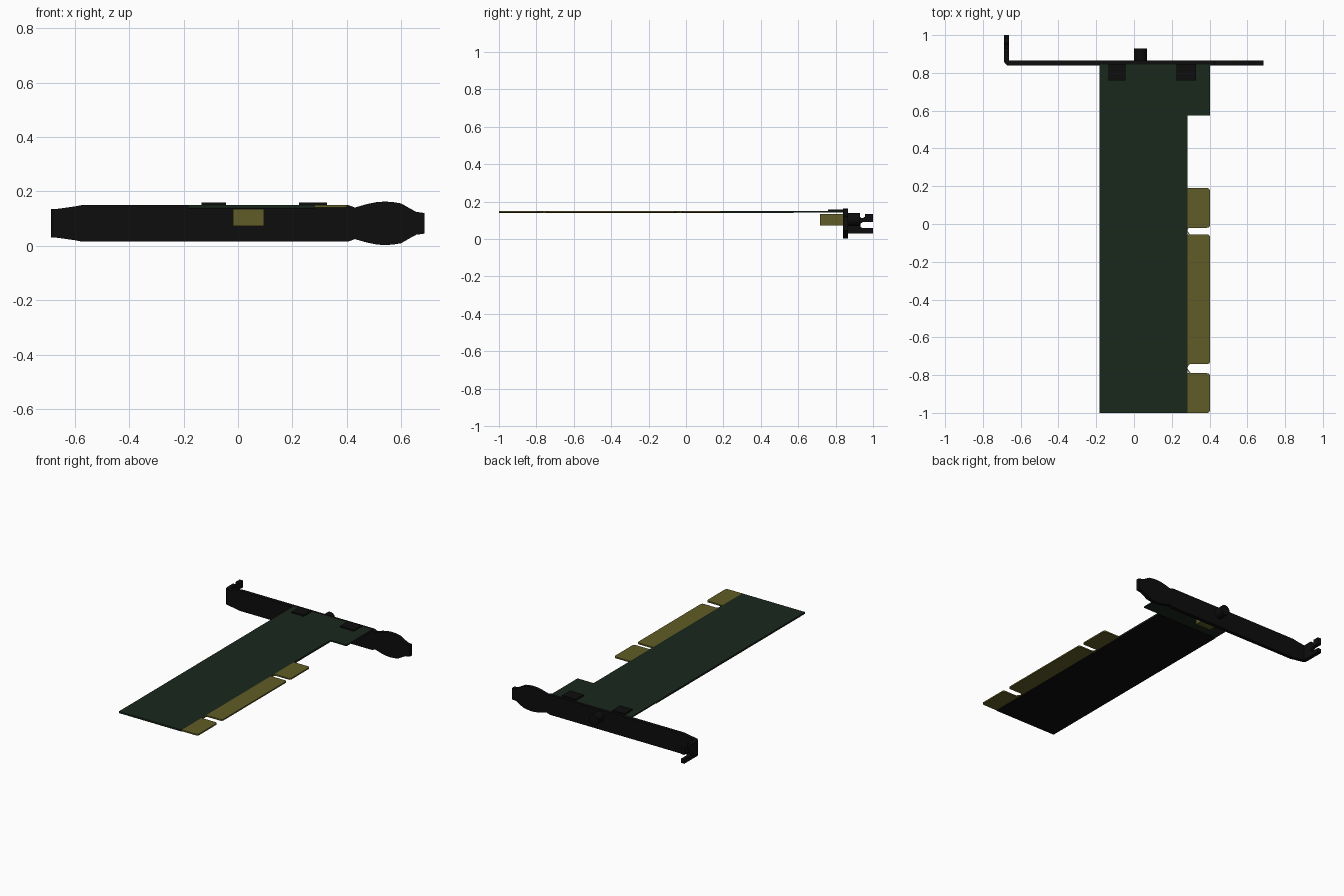
import bpy, bmesh, math
from mathutils import Vector

if "Cube" in bpy.data.objects:
    bpy.data.objects.remove(bpy.data.objects["Cube"])


def material(name, rgb):
    m = bpy.data.materials.new(name)
    m.diffuse_color = (*rgb, 1)
    m.use_nodes = True
    m.node_tree.nodes["Principled BSDF"].inputs["Base Color"].default_value = m.diffuse_color
    return m


GREEN = material("board_green", (0.010, 0.021, 0.012))
GOLD = material("contact_gold", (0.12, 0.108, 0.02))
BLACK = material("black_metal", (0.004, 0.004, 0.004))


def rounded(pts, radii):
    """Round the corners of a 2D outline with short arcs."""
    out = []
    for i, p in enumerate(pts):
        r = radii.get(i, 0)
        p = Vector(p)
        if not r:
            out.append(p)
            continue
        a = p + (Vector(pts[i - 1]) - p).normalized() * r
        b = p + (Vector(pts[(i + 1) % len(pts)]) - p).normalized() * r
        for k in range(6):
            t = k / 5
            out.append(a * (1 - t) ** 2 + p * 2 * t * (1 - t) + b * t * t)
    return out


def extrude(name, pts, axis, lo, hi, mat):
    """Extrude a 2D outline along x (pts = y,z), y (x,z) or z (x,y)."""
    def place(p, h):
        return {"x": (h, p[0], p[1]), "y": (p[0], h, p[1]), "z": (p[0], p[1], h)}[axis]
    bm = bmesh.new()
    face = bm.faces.new([bm.verts.new(place(p, lo)) for p in pts])
    ext = bmesh.ops.extrude_face_region(bm, geom=[face])
    step = Vector(place((0, 0), hi - lo))
    bmesh.ops.translate(bm, vec=step, verts=[v for v in ext["geom"] if isinstance(v, bmesh.types.BMVert)])
    bmesh.ops.recalc_face_normals(bm, faces=bm.faces)
    me = bpy.data.meshes.new(name)
    bm.to_mesh(me)
    bm.free()
    me.materials.append(mat)
    ob = bpy.data.objects.new(name, me)
    bpy.context.collection.objects.link(ob)
    return ob


def rect(x0, x1, y0, y1):
    return [(x0, y0), (x1, y0), (x1, y1), (x0, y1)]


# Circuit board with the wider shoulder beside the bracket
extrude("circuit_board", [(-0.183, -1), (0.283, -1), (0.283, 0.575), (0.402, 0.575),
                          (0.402, 0.845), (-0.183, 0.845)], "z", 0.141, 0.15, GREEN)
extrude("board_underside", rect(-0.183, 0.283, -1, 0.575), "z", 0.138, 0.141, BLACK)

# Gold edge contacts, separated by two key slots
for i, (y0, y1) in enumerate([(-1, -0.79), (-0.742, -0.055), (-0.02, 0.19)]):
    extrude(f"edge_contact_{i + 1}", rounded(rect(0.283, 0.402, y0, y1), {1: 0.016, 2: 0.016}),
            "z", 0.141, 0.15, GOLD)

# Rounded inner ends of the key slots
for i, (y0, y1) in enumerate([(-0.79, -0.742), (-0.055, -0.02)]):
    c, r = (y0 + y1) / 2, (y1 - y0) / 2
    arc = [(0.283 + r * (1 - math.cos(a)) * 0.7, c + r * math.sin(a))
           for a in [math.pi / 2 * k / 5 for k in range(-5, 6)]]
    for s, half in (("a", arc[:6]), ("b", arc[5:])):
        corner = (0.283, y0 if s == "a" else y1)
        extrude(f"slot_fillet_{i + 1}{s}", [p for p in half if abs(p[0] - 0.283) > 1e-6] + [corner, (0.2832, c)]
                if s == "a" else [(0.2832, c)] + [p for p in half if abs(p[0] - 0.283) > 1e-6] + [corner],
                "z", 0.141, 0.15, GOLD)

# Bracket plate: mirrored height profile about its centre line
MID = 0.083
half = [(-0.672, 0.052), (-0.60, 0.062), (-0.575, 0.067), (0.405, 0.067), (0.43, 0.058), (0.475, 0.071),
        (0.51, 0.078), (0.54, 0.080), (0.57, 0.078), (0.60, 0.073), (0.635, 0.053), (0.655, 0.042),
        (0.685, 0.038)]
outline = [(x, MID - h) for x, h in half] + [(x, MID + h) for x, h in reversed(half)]
extrude("bracket_plate", outline, "y", 0.84, 0.865, BLACK)

# Rounded bend joining the plate to its flange
bend = [(-0.662, 0.84), (-0.662, 0.865), (-0.688, 0.865)]
bend += [(-0.662 - 0.026 * math.cos(a), 0.865 - 0.025 * math.sin(a))
         for a in [math.pi / 2 * k / 6 for k in range(1, 6)]]
extrude("bracket_bend", bend, "z", 0.031, 0.135, BLACK)

# Flange with a screw slot open at the end and a small notch
flange = [(0.864, 0.031), (1, 0.031), (1, 0.058), (0.945, 0.058), (0.932, 0.066), (0.932, 0.082),
          (0.945, 0.09), (1, 0.09), (1, 0.135), (0.957, 0.135), (0.957, 0.12), (0.948, 0.113),
          (0.938, 0.113), (0.93, 0.12), (0.93, 0.135), (0.864, 0.135)]
extrude("bracket_flange", flange, "x", -0.688, -0.662, BLACK)

# Mounting tabs lying on the board
for i, (x0, x1) in enumerate([(-0.135, -0.045), (0.225, 0.328)]):
    extrude(f"mounting_tab_{i + 1}", rect(x0, x1, 0.76, 0.845), "z", 0.149, 0.159, BLACK)

# Antenna socket: gold block under the board and round barrel through the bracket
extrude("socket_block", rect(-0.018, 0.095, 0.073, 0.135), "y", 0.717, 0.845, GOLD)
ring = [(0.035 + 0.034 * math.cos(math.tau * k / 32), 0.104 + 0.034 * math.sin(math.tau * k / 32))
        for k in range(32)]
barrel = extrude("antenna_barrel", ring, "y", 0.86, 0.93, BLACK)
bpy.context.view_layer.objects.active = barrel
barrel.select_set(True)
bpy.ops.object.shade_smooth_by_angle(angle=math.radians(35))
